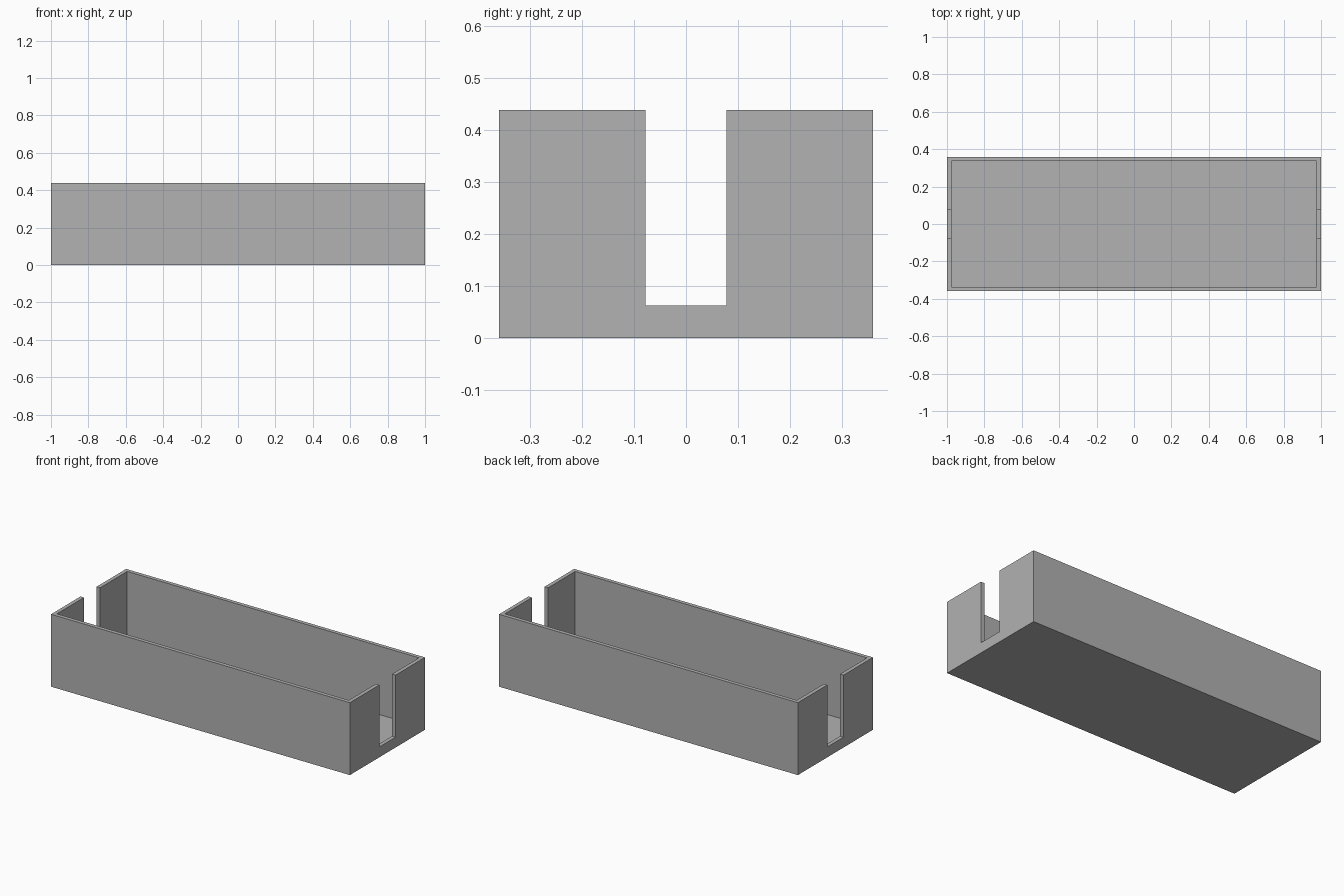
import bpy

cube = bpy.data.objects.get("Cube")
if cube:
    bpy.data.objects.remove(cube, do_unlink=True)

LENGTH, WIDTH, HEIGHT = 2.0, 0.718, 0.438
WALL = 0.0235
SLOT_WIDTH, SLOT_BASE = 0.156, 0.0625

grey = bpy.data.materials.new("plain grey")
grey.use_nodes = True
colour = (0.445, 0.445, 0.445, 1)
grey.diffuse_color = colour
grey.node_tree.nodes["Principled BSDF"].inputs["Base Color"].default_value = colour


def box(name, length, width, bottom, top):
    """Box centred on x and y between two heights."""
    bpy.ops.mesh.primitive_cube_add(size=1, location=(0, 0, (bottom + top) / 2))
    obj = bpy.context.object
    obj.name = name
    obj.scale = (length, width, top - bottom)
    bpy.ops.object.transform_apply(location=True, rotation=False, scale=True)
    obj.data.materials.append(grey)
    return obj


def cut(target, cutter):
    """Subtract the cutter from the target, then discard it."""
    cutter.hide_render = True
    mod = target.modifiers.new("cut", "BOOLEAN")
    mod.operation = "DIFFERENCE"
    mod.solver = "EXACT"
    mod.object = cutter
    bpy.context.view_layer.objects.active = target
    bpy.ops.object.modifier_apply(modifier=mod.name)
    bpy.data.objects.remove(cutter, do_unlink=True)


# Outer block of the tray
tray = box("open_tray", LENGTH, WIDTH, 0, HEIGHT)

# Hollow interior above the floor
cut(tray, box("interior_cutter", LENGTH - 2 * WALL, WIDTH - 2 * WALL, WALL, HEIGHT + 0.1))

# Slot through both end walls
cut(tray, box("slot_cutter", LENGTH + 0.2, SLOT_WIDTH, SLOT_BASE, HEIGHT + 0.2))
